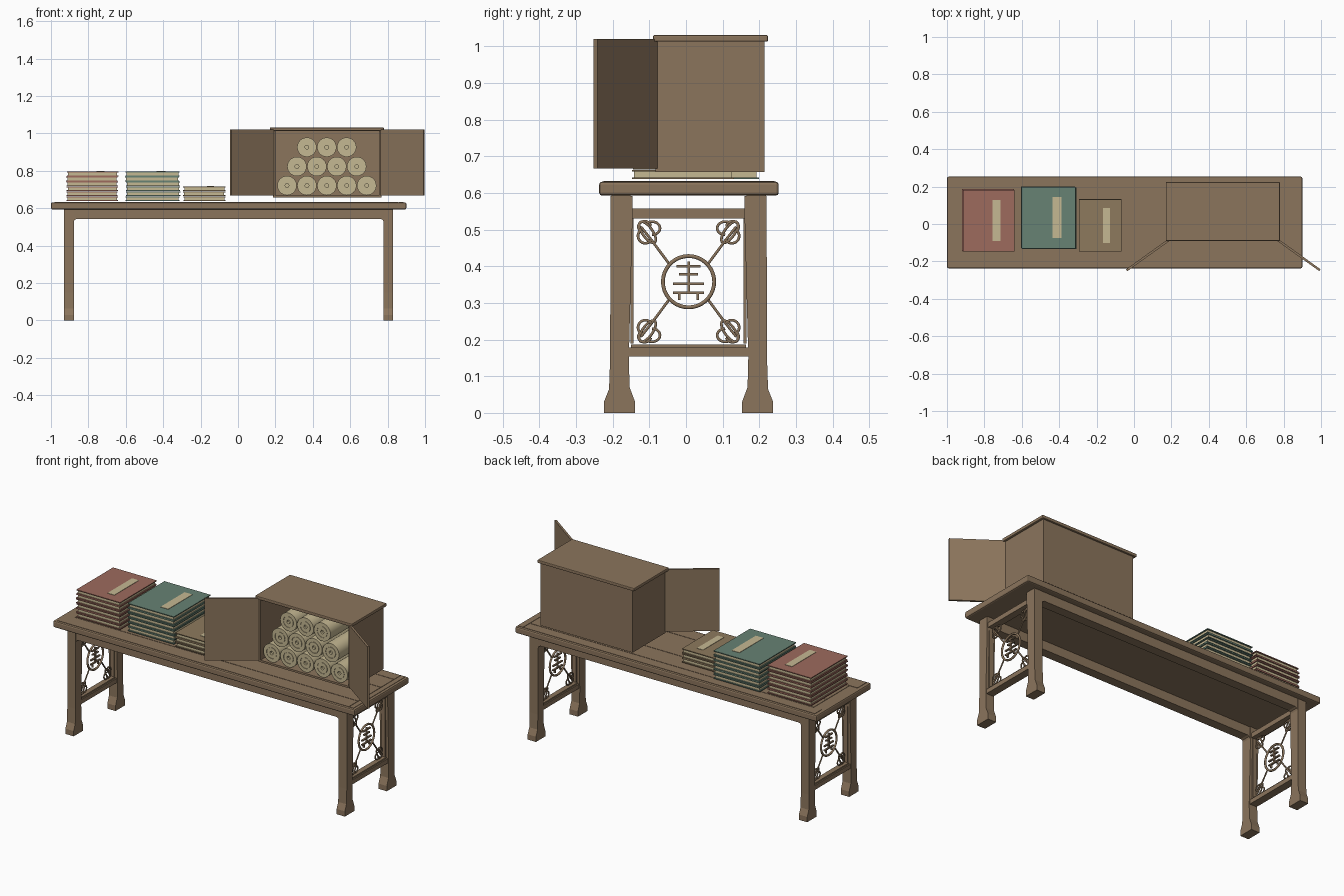
import bpy, bmesh, math, random
from mathutils import Vector

if "Cube" in bpy.data.objects:
    bpy.data.objects.remove(bpy.data.objects["Cube"])

random.seed(4)


def mat(name, r, g, b):
    m = bpy.data.materials.new(name)
    m.diffuse_color = (r, g, b, 1)
    m.use_nodes = True
    m.node_tree.nodes["Principled BSDF"].inputs["Base Color"].default_value = m.diffuse_color
    return m


WOOD = mat("brown wood", 0.26, 0.178, 0.108)
RED = mat("faded red cloth", 0.34, 0.145, 0.11)
TEAL = mat("grey teal cloth", 0.135, 0.225, 0.175)
TAN = mat("tan cloth", 0.27, 0.195, 0.11)
CREAM = mat("cream paper", 0.56, 0.48, 0.29)


def add(name, bm, material, bevel=0, smooth=None):
    me = bpy.data.meshes.new(name)
    bmesh.ops.recalc_face_normals(bm, faces=bm.faces)
    bm.to_mesh(me)
    bm.free()
    me.materials.append(material)
    ob = bpy.data.objects.new(name, me)
    bpy.context.collection.objects.link(ob)
    if bevel:
        mod = ob.modifiers.new("soft edge", 'BEVEL')
        mod.width, mod.segments = bevel, 2
    if smooth:
        bpy.context.view_layer.objects.active = ob
        ob.select_set(True)
        bpy.ops.object.shade_smooth_by_angle(angle=math.radians(smooth))
        ob.select_set(False)
    return ob


def box(name, x, y, z, material=WOOD, bevel=0):
    """Box from (min, max) ranges."""
    bm = bmesh.new()
    bmesh.ops.create_cube(bm, size=1)
    for v in bm.verts:
        for i, (lo, hi) in enumerate((x, y, z)):
            v.co[i] = lo if v.co[i] < 0 else hi
    return add(name, bm, material, bevel)


def prism(name, pts, x):
    """Outline in the y-z plane, extruded along x."""
    bm = bmesh.new()
    f = bm.faces.new([bm.verts.new((x[0], a, b)) for a, b in pts])
    new = bmesh.ops.extrude_face_region(bm, geom=[f])["geom"]
    bmesh.ops.translate(bm, vec=(x[1] - x[0], 0, 0),
                        verts=[g for g in new if isinstance(g, bmesh.types.BMVert)])
    return add(name, bm, WOOD)


def rods(name, paths, radius):
    """Bent metal-like rods; each path is (points, closed)."""
    cu = bpy.data.curves.new(name, 'CURVE')
    cu.dimensions = '3D'
    cu.bevel_depth, cu.bevel_resolution = radius, 1
    cu.use_fill_caps = True
    for pts, closed in paths:
        s = cu.splines.new('POLY')
        s.points.add(len(pts) - 1)
        for p, co in zip(s.points, pts):
            p.co = (*co, 1)
        s.use_cyclic_u = closed
    cu.materials.append(WOOD)
    bpy.context.collection.objects.link(bpy.data.objects.new(name, cu))


def arc(cy, cz, ry, rz, a0, a1, tilt=0, n=20):
    out = []
    for i in range(n + 1):
        a = math.radians(a0 + (a1 - a0) * i / n)
        u, v, t = ry * math.cos(a), rz * math.sin(a), math.radians(tilt)
        out.append((cy + u * math.cos(t) - v * math.sin(t),
                    cz + u * math.sin(t) + v * math.cos(t)))
    return out


# Table top: rounded board with a raised border and planks
MID = 0.007
box("table_top", (-1, 0.9), (-0.237, 0.253), (0.593, 0.631), bevel=0.008)
for i, (a, b) in enumerate([(-0.14, 0.062), (0.065, 0.18)]):
    box(f"top_plank_{i}", (-0.93, 0.855), (a, b), (0.62, 0.633))
for name, a, b in [("front", -0.225, -0.143), ("back", 0.183, 0.241)]:
    box(f"top_border_{name}", (-0.98, 0.855), (a, b), (0.62, 0.633))
box("top_border_right", (0.858, 0.885), (-0.225, 0.241), (0.62, 0.633))

# Leg outline as distance from the middle line and height
LEG = [(0.231, 0), (0.231, 0.03), (0.217, 0.065), (0.214, 0.15), (0.213, 0.592),
       (0.153, 0.592), (0.153, 0.53), (0.163, 0.15), (0.161, 0.07), (0.146, 0.03),
       (0.146, 0)]

for end, x0, x1 in [("left", -0.93, -0.878), ("right", 0.778, 0.83)]:
    xm = (x0 + x1) / 2
    for side, s in [("front", -1), ("back", 1)]:
        prism(f"{end}_{side}_leg", [(MID + s * d, z) for d, z in LEG], (x0, x1))
        e = MID + s * 0.154
        box(f"{end}_{side}_inner_strip", (xm - .012, xm + .012),
            (e - 0.004, e + 0.004), (0.19, 0.53))
    # End rails
    box(f"{end}_upper_rail", (x0 + .006, x1 - .006), (MID - .157, MID + .157), (0.531, 0.558))
    box(f"{end}_lower_rail", (x0 + .004, x1 - .004), (MID - .166, MID + .166), (0.154, 0.179))
    box(f"{end}_rail_bead", (xm - .015, xm + .015), (MID - .157, MID + .157), (0.178, 0.187))

    # Fretwork: ring, diagonal stems, leaf loops and curls
    CZ = 0.358
    rods(f"{end}_ring", [([(xm, MID + a, CZ + b) for a, b in
                           arc(0, 0, 0.07, 0.07, 0, 350, n=35)], True)], 0.006)
    quarter = [([(0.054, 0.05), (0.1, 0.112), (0.13, 0.15)], False),
               (arc(0.112, 0.135, 0.034, 0.014, 0, 342, 55), True),
               (arc(0.118, 0.125, 0.02, 0.02, -150, 60), False),
               (arc(0.1, 0.146, 0.022, 0.018, 50, 270), False),
               (arc(0.12, 0.15, 0.017, 0.015, -70, 170), False)]
    paths = []
    for sy in (-1, 1):
        for sz in (-1, 1):
            paths += [([(xm, MID + sy * a, CZ + sz * b) for a, b in p], c) for p, c in quarter]
    rods(f"{end}_scrollwork", paths, 0.0042)
    # Plain lattice of bars within the ring
    for i, (w, z) in enumerate([(0.033, 0.042), (0.026, 0.02), (0.042, -0.006),
                                (0.042, -0.03)]):
        box(f"{end}_lattice_bar_{i}", (xm - .005, xm + .005), (MID - w, MID + w),
            (CZ + z - .0035, CZ + z + .0035))
    for i, (y, z0, z1) in enumerate([(0, -0.03, 0.055), (-0.025, -0.05, -0.03),
                                     (0.025, -0.05, -0.03)]):
        box(f"{end}_lattice_post_{i}", (xm - .005, xm + .005),
            (MID + y - .0035, MID + y + .0035), (CZ + z0, CZ + z1))

# Long aprons with small corner blocks
for side, s in [("front", -1), ("back", 1)]:
    ys = sorted((MID + s * 0.158, MID + s * 0.211))
    box(f"{side}_apron", (-0.926, 0.826), ys, (0.542, 0.594))
    for end, x, d in [("left", -0.88, 1), ("right", 0.78, -1)]:
        bm = bmesh.new()
        tri = [(x, 0.545), (x + d * 0.022, 0.545), (x + d * 0.006, 0.537), (x, 0.522)]
        a, b = [[bm.verts.new((p, y, q)) for p, q in tri] for y in ys]
        bm.faces.new(a)
        bm.faces.new(b[::-1])
        for i in range(4):
            j = (i + 1) % 4
            bm.faces.new((a[i], b[i], b[j], a[j]))
        add(f"{side}_{end}_corner_block", bm, WOOD)

# Cabinet, open at the front
box("cabinet_lid", (0.17, 0.78), (-0.09, 0.224), (1.013, 1.031), bevel=0.004)
box("cabinet_floor", (0.187, 0.768), (-0.083, 0.214), (0.657, 0.668))
box("cabinet_back", (0.187, 0.768), (0.202, 0.214), (0.66, 1.015))
box("cabinet_left_wall", (0.187, 0.2), (-0.083, 0.214), (0.66, 1.015))
box("cabinet_right_wall", (0.755, 0.768), (-0.083, 0.214), (0.66, 1.015))

# Two doors swung open
for side, hinge, tip in [("left", (0.19, -0.083), (-0.039, -0.247)),
                         ("right", (0.765, -0.083), (0.994, -0.247))]:
    h, t = Vector(hinge), Vector(tip)
    ob = box(f"cabinet_{side}_door", (0, (t - h).length), (-0.006, 0.006), (0.667, 1.02))
    ob.location = (h.x, h.y, 0)
    ob.rotation_euler.z = math.atan2(t.y - h.y, t.x - h.x)

# Rolled papers: lathe profile with a groove and a hollow at each end
ROLL = [(0.006, 0.012), (0.010, 0.012), (0.010, 0), (0.030, 0), (0.030, 0.004),
        (0.032, 0.004), (0.032, 0), (0.052, 0)]
L = 0.27
profile = [(0, 0.012)] + ROLL + [(r, L - d) for r, d in ROLL[::-1]] + [(0, L - 0.012)]
for row, (n, x0, z) in enumerate([(5, 0.262, 0.721), (4, 0.315, 0.823), (3, 0.368, 0.926)]):
    for i in range(n):
        bm = bmesh.new()
        vs = [bm.verts.new((r, y, 0)) for r, y in profile]
        es = [bm.edges.new(p) for p in zip(vs, vs[1:])]
        bmesh.ops.spin(bm, geom=vs + es, cent=(0, 0, 0), axis=(0, 1, 0),
                       angle=2 * math.pi, steps=24)
        bmesh.ops.remove_doubles(bm, verts=bm.verts, dist=1e-5)
        ob = add(f"paper_roll_{row}_{i}", bm, CREAM, smooth=40)
        ob.location = (x0 + i * 0.1065, -0.072, z)

# Stacks of books: thin covers around slightly smaller page blocks
T = 0.0265
for name, cloth, n, x, y, lx, ly in [
        ("red", RED, 6, (-0.915, -0.64), (-0.147, 0.183), (-0.757, -0.714), (-0.092, 0.128)),
        ("teal", TEAL, 6, (-0.602, -0.312), (-0.131, 0.198), (-0.437, -0.388), (-0.074, 0.144)),
        ("tan", TAN, 3, (-0.293, -0.066), (-0.147, 0.131), (-0.167, -0.128), (-0.102, 0.085))]:
    for i in range(n):
        z = 0.638 + i * T
        j = 0 if i == n - 1 else random.uniform(-0.004, 0.004)
        bx, by = (x[0] + j, x[1] + j), (y[0] - j, y[1] - j)
        box(f"{name}_book_{i}_lower_cover", bx, by, (z, z + 0.005), cloth)
        box(f"{name}_book_{i}_pages", (bx[0] + .006, bx[1] - .006),
            (by[0] + .006, by[1] - .006), (z + 0.004, z + T - 0.005), CREAM)
        box(f"{name}_book_{i}_upper_cover", bx, by, (z + T - 0.006, z + T - 0.001), cloth)
    top = 0.638 + n * T - 0.001
    box(f"{name}_book_label", lx, ly, (top - 0.001, top + 0.002), CREAM)
